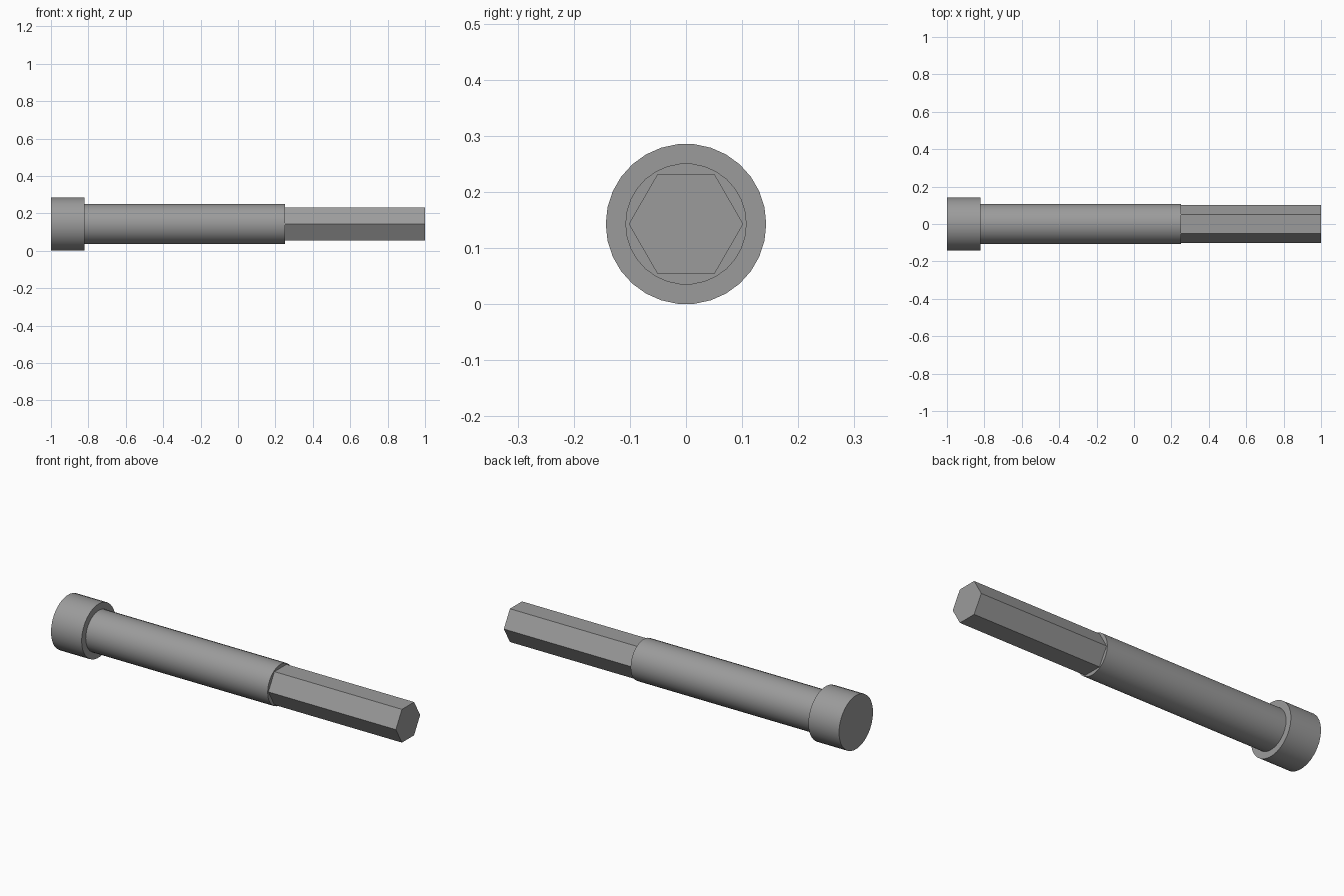
import bpy, bmesh, math
from mathutils import Matrix

if "Cube" in bpy.data.objects:
    bpy.data.objects.remove(bpy.data.objects["Cube"])

AXIS_Z = 0.143

steel = bpy.data.materials.new("grey steel")
steel.diffuse_color = (0.33, 0.33, 0.33, 1)
steel.use_nodes = True
steel.node_tree.nodes["Principled BSDF"].inputs["Base Color"].default_value = steel.diffuse_color


def rod(name, x0, x1, radius, sides, turn, smooth, open_start):
    """Prism along x from x0 to x1; an open start butts against the previous part."""
    bm = bmesh.new()
    place = (Matrix.Translation(((x0 + x1) / 2, 0, AXIS_Z))
             @ Matrix.Rotation(turn, 4, 'X')
             @ Matrix.Rotation(math.pi / 2, 4, 'Y'))
    bmesh.ops.create_cone(bm, cap_ends=True, segments=sides, radius1=radius,
                          radius2=radius, depth=x1 - x0, matrix=place)
    bm.normal_update()
    if open_start:
        caps = [f for f in bm.faces if f.normal.x < -0.9]
        bmesh.ops.delete(bm, geom=caps, context='FACES_ONLY')
    mesh = bpy.data.meshes.new(name)
    bm.to_mesh(mesh)
    bm.free()
    mesh.materials.append(steel)
    obj = bpy.data.objects.new(name, mesh)
    bpy.context.collection.objects.link(obj)
    if smooth:
        bpy.ops.object.select_all(action='DESELECT')
        obj.select_set(True)
        bpy.context.view_layer.objects.active = obj
        bpy.ops.object.shade_smooth_by_angle(angle=math.radians(30))
    return obj


# Round head, round shaft, hexagonal drive end (corners pointing to +-y)
rod("head", -1.0, -0.82, 0.143, 30, 0, True, False)
rod("shaft", -0.82, 0.25, 0.108, 30, 0, True, True)
rod("hex_end", 0.25, 1.0, 0.102, 6, 0, False, True)
